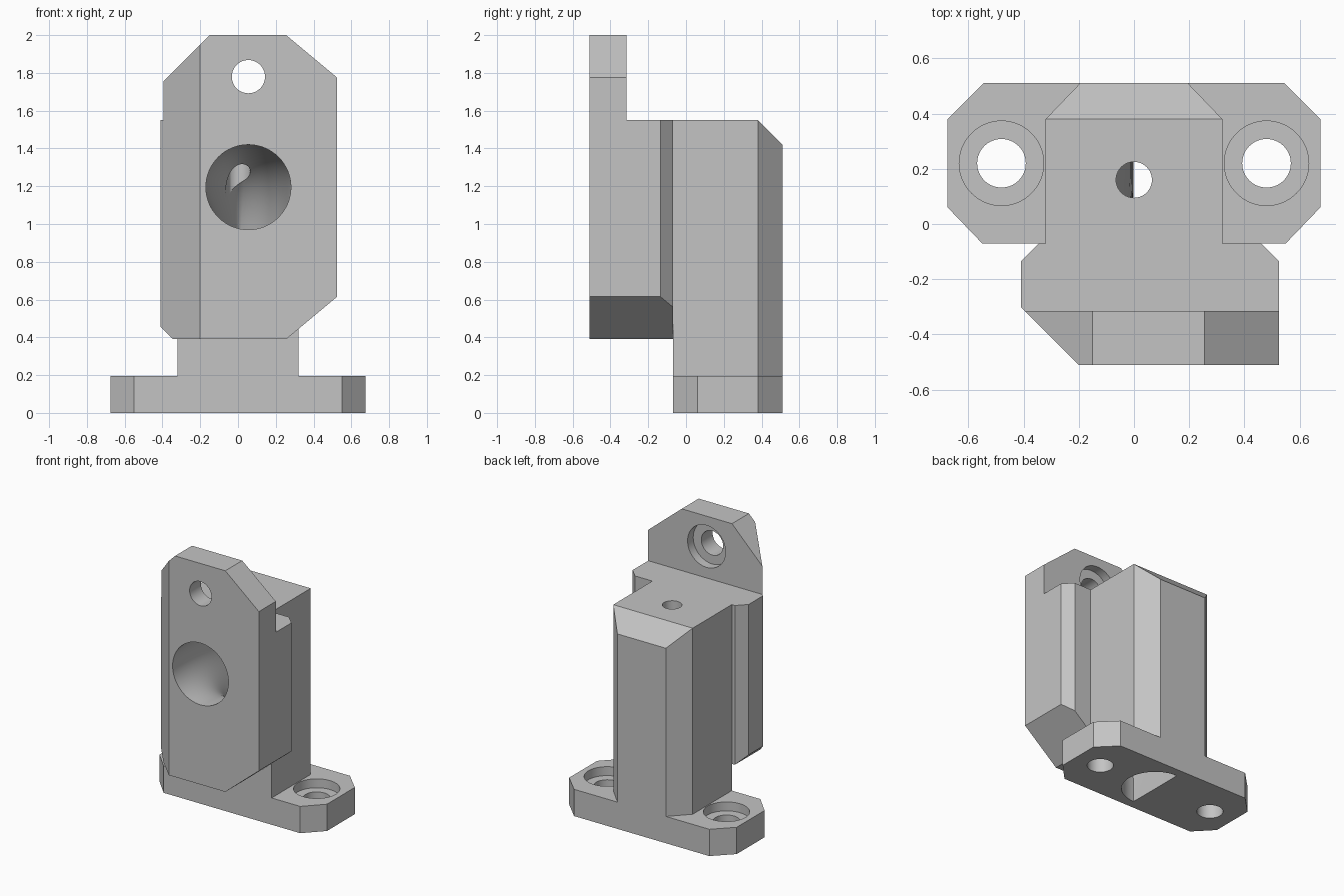
import bpy, bmesh, math
from mathutils import Vector

if "Cube" in bpy.data.objects:
    bpy.data.objects.remove(bpy.data.objects["Cube"])

grey = bpy.data.materials.new("light_grey")
grey.diffuse_color = (0.55, 0.55, 0.55, 1)
grey.use_nodes = True
grey.node_tree.nodes["Principled BSDF"].inputs["Base Color"].default_value = grey.diffuse_color


def finish(name, bm):
    bmesh.ops.recalc_face_normals(bm, faces=bm.faces)
    me = bpy.data.meshes.new(name)
    bm.to_mesh(me)
    bm.free()
    me.materials.append(grey)
    ob = bpy.data.objects.new(name, me)
    bpy.context.collection.objects.link(ob)
    return ob


def prism(name, pts, axis, lo, hi):
    """Extrude a 2D outline along an axis; outline uses the other two axes in order."""
    def place(p, d):
        return {"x": (d, p[0], p[1]), "y": (p[0], d, p[1]), "z": (p[0], p[1], d)}[axis]
    bm = bmesh.new()
    a = [bm.verts.new(place(p, lo)) for p in pts]
    b = [bm.verts.new(place(p, hi)) for p in pts]
    bm.faces.new(a)
    bm.faces.new(b)
    n = len(pts)
    for i in range(n):
        j = (i + 1) % n
        bm.faces.new((a[i], a[j], b[j], b[i]))
    return finish(name, bm)


def rod(name, centre, r, axis, lo, hi, n=64):
    pts = [(centre[0] + r * math.cos(2 * math.pi * i / n),
            centre[1] + r * math.sin(2 * math.pi * i / n)) for i in range(n)]
    return prism(name, pts, axis, lo, hi)


def combine(ob, other, op):
    """Boolean, then discard the helper."""
    m = ob.modifiers.new(op, 'BOOLEAN')
    m.operation, m.solver, m.object = op, 'EXACT', other
    other.hide_render = True
    bpy.context.view_layer.objects.active = ob
    bpy.ops.object.modifier_apply(modifier=m.name)
    bpy.data.objects.remove(other)


# Base plate with clipped corners
bracket = prism("bracket", [(-.675, .06), (-.55, -.07), (.55, -.07), (.675, .06),
                            (.675, .38), (.545, .51), (-.545, .51), (-.675, .38)], "z", 0, .195)

# Column with chamfered rear edges and rear top
column = prism("column", [(-.32, -.07), (.32, -.07), (.32, .38), (.195, .51),
                          (-.195, .51), (-.32, .38)], "z", .1, 1.7)
combine(column, prism("column_side", [(-.2, 0), (.6, 0), (.6, 1.33), (.38, 1.55), (-.2, 1.55)],
                      "x", -1, 1), 'INTERSECT')

# Front block: face outline trimmed by plan outline (with a tongue into the column)
block = prism("front_block", [(-.345, .39), (.255, .39), (.525, .615), (.525, 1.775),
                              (.255, 2), (-.15, 2), (-.41, 1.74), (-.41, .455)], "y", -.51, .2)
combine(block, prism("block_plan", [(-.2, -.51), (.6, -.51), (.6, -.3), (.525, -.3), (.525, -.135),
                                    (.46, -.07), (.3, -.07), (.3, .03), (-.3, .03), (-.3, -.07),
                                    (-.345, -.07), (-.41, -.135), (-.41, -.30)],
                     "z", 0, 2.2), 'INTERSECT')
combine(block, prism("block_step", [(-.315, 1.55), (.5, 1.55), (.5, 2.3), (-.315, 2.3)],
                     "x", -1, 1), 'DIFFERENCE')

combine(bracket, column, 'UNION')
combine(bracket, block, 'UNION')

# Curved duct: round mouth at the front, half-round outlet underneath
N, STEPS, R, K = 64, 28, .225, .85
bm = bmesh.new()
rings = [[] for _ in range(STEPS + 3)]
for i in range(N):
    t = 2 * math.pi * i / N
    c, s = math.cos(t), math.sin(t)
    f = Vector((.055 + R * c, -.51, 1.195 + R * s))
    # left half of the ring slides on to the straight chord
    g = Vector((R * c if c > 0 else .002 * c, .22 + R * s, 0))
    h1 = f + Vector((0, K * (g.y - f.y), 0))
    h2 = g + Vector((0, 0, K * f.z))
    path = [f - Vector((0, .05, 0))]
    for k in range(STEPS + 1):
        u = k / STEPS
        path.append(f * (1 - u) ** 3 + h1 * 3 * u * (1 - u) ** 2 + h2 * 3 * u * u * (1 - u) + g * u ** 3)
    path.append(g - Vector((0, 0, .05)))
    for ring, p in zip(rings, path):
        ring.append(bm.verts.new(p))
for a, b in zip(rings, rings[1:]):
    for i in range(N):
        j = (i + 1) % N
        bm.faces.new((a[i], a[j], b[j], b[i]))
bm.faces.new(rings[0])
bm.faces.new(rings[-1])
combine(bracket, finish("duct", bm), 'DIFFERENCE')

# Small hole from the column top into the duct
combine(bracket, rod("top_hole", (0, .16), .065, "z", 1.1, 1.7), 'DIFFERENCE')

# Counterbored screw holes in the base and the upper tab
for x in (-.48, .48):
    combine(bracket, rod("base_hole", (x, .22), .088, "z", -.1, .3), 'DIFFERENCE')
    combine(bracket, rod("base_counterbore", (x, .22), .153, "z", .13, .3), 'DIFFERENCE')
combine(bracket, rod("tab_hole", (.055, 1.78), .088, "y", -.7, -.2), 'DIFFERENCE')
combine(bracket, rod("tab_counterbore", (.055, 1.78), .153, "y", -.38, -.2), 'DIFFERENCE')

# Smooth bores, crisp edges
bpy.ops.object.select_all(action='DESELECT')
bracket.select_set(True)
bpy.context.view_layer.objects.active = bracket
bpy.ops.object.shade_smooth_by_angle(angle=math.radians(25))
